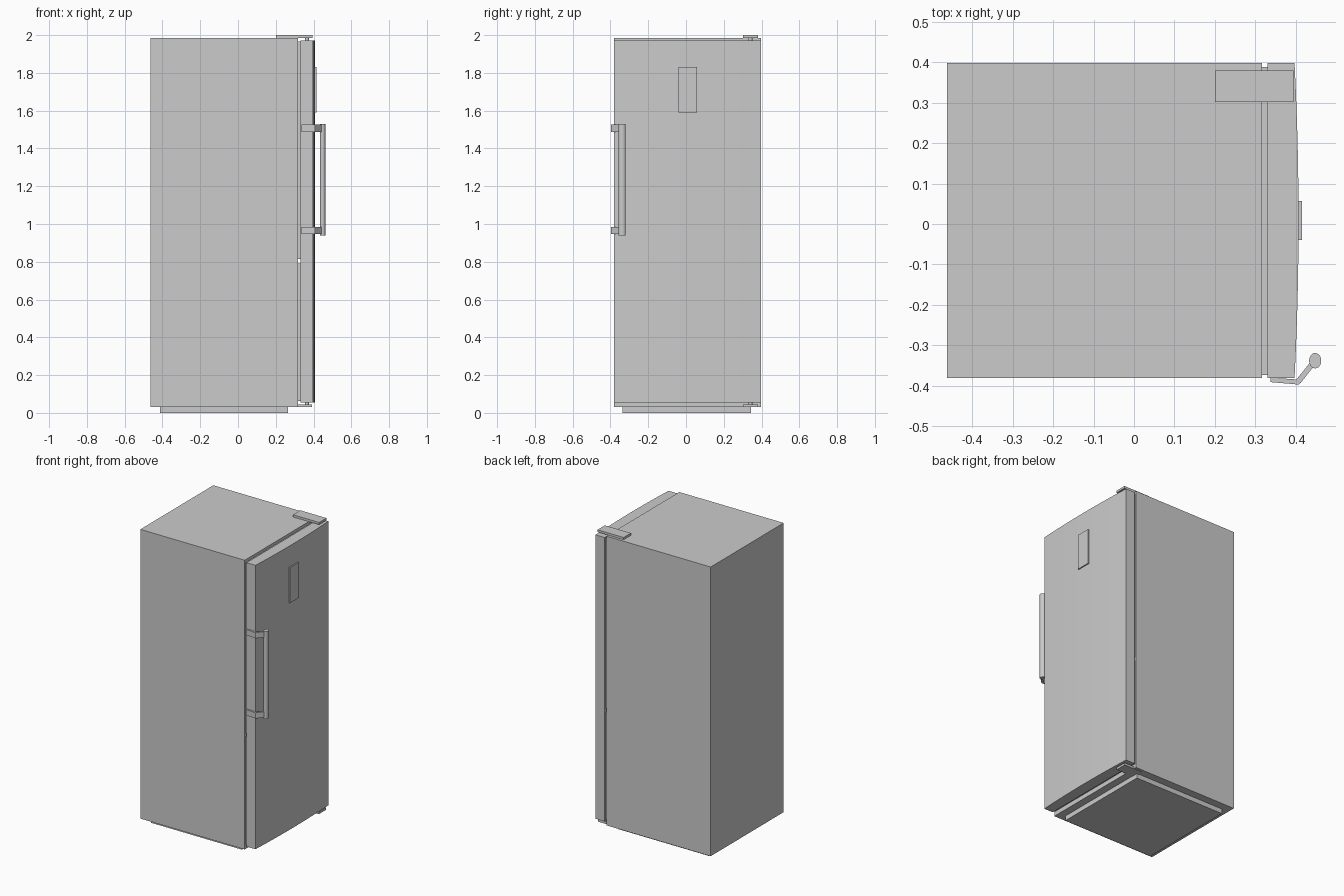
import bpy, bmesh, math

if "Cube" in bpy.data.objects:
    bpy.data.objects.remove(bpy.data.objects["Cube"])


def prism(name, pts, z0, z1, smooth=False):
    """Extrude a plan outline (x, y) from z0 to z1."""
    bm = bmesh.new()
    face = bm.faces.new([bm.verts.new((x, y, z0)) for x, y in pts])
    top = bmesh.ops.extrude_face_region(bm, geom=[face])["geom"]
    for v in top:
        if isinstance(v, bmesh.types.BMVert):
            v.co.z = z1
    bmesh.ops.recalc_face_normals(bm, faces=bm.faces)
    me = bpy.data.meshes.new(name)
    bm.to_mesh(me)
    bm.free()
    ob = bpy.data.objects.new(name, me)
    bpy.context.collection.objects.link(ob)
    if smooth:
        bpy.ops.object.select_all(action='DESELECT')
        ob.select_set(True)
        bpy.context.view_layer.objects.active = ob
        bpy.ops.object.shade_smooth_by_angle(angle=math.radians(35))
    return ob


def box(name, x0, x1, y0, y1, z0, z1):
    return prism(name, [(x0, y0), (x1, y0), (x1, y1), (x0, y1)], z0, z1)


def ellipse(cx, cy, rx, ry, n):
    return [(cx + rx * math.cos(2 * math.pi * i / n),
             cy + ry * math.sin(2 * math.pi * i / n)) for i in range(n)]


Y0, Y1 = -0.381, 0.398
YC, HW = (Y0 + Y1) / 2, (Y1 - Y0) / 2

# cabinet and plinth
box("cabinet", -0.463, 0.317, Y0, Y1, 0.032, 1.985)
box("plinth", -0.413, 0.266, -0.337, 0.345, 0.0, 0.032)

# door with a gently bowed front
N = 10
front = []
for i in range(N + 1):
    t = -1 + 2 * i / N
    front.append((0.397 + 0.010 * (1 - t * t), YC + HW * t))
prism("door", [(0.330, Y1), (0.330, Y0)] + front, 0.055, 1.972, smooth=True)

# recessed door seals, split by a narrow gap
for name, z0, z1 in (("lower_seal", 0.062, 0.79), ("upper_seal", 0.815, 1.966)):
    box(name, 0.317, 0.330, -0.373, 0.388, z0, z1)

# hinges with pins
box("top_hinge", 0.200, 0.395, 0.302, 0.380, 1.985, 2.0)
box("bottom_hinge", 0.250, 0.393, 0.302, 0.380, 0.030, 0.045)
for name, z0, z1 in (("top_pin", 1.970, 1.987), ("bottom_pin", 0.043, 0.057)):
    prism(name, ellipse(0.365, 0.341, 0.011, 0.011, 16), z0, z1, smooth=True)

# display panel on the door
box("display_panel", 0.403, 0.415, -0.039, 0.057, 1.59, 1.83)

# handle: two bent brackets and an oval bar
bracket = [(0.337, -0.380), (0.337, -0.391), (0.407, -0.397),
           (0.413, -0.392), (0.450, -0.345), (0.440, -0.337),
           (0.402, -0.384), (0.397, -0.384)]
for name, z0, z1 in (("lower_bracket", 0.947, 0.985), ("upper_bracket", 1.488, 1.526)):
    prism(name, bracket, z0, z1)
prism("handle_bar", ellipse(0.448, -0.338, 0.015, 0.019, 24), 0.94, 1.53, smooth=True)
